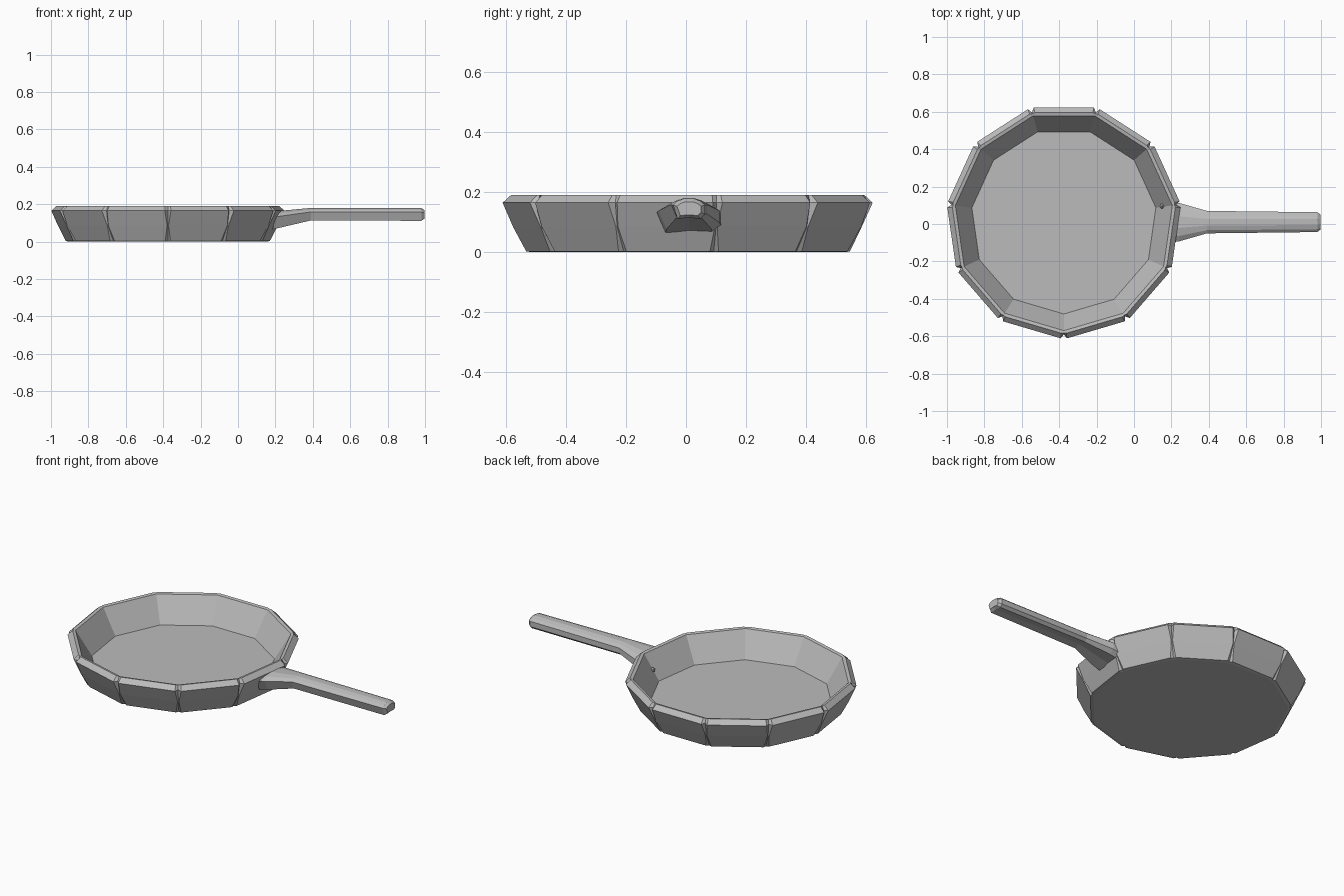
import bpy, bmesh, math
from mathutils import Vector

if "Cube" in bpy.data.objects:
    bpy.data.objects.remove(bpy.data.objects["Cube"])

metal = bpy.data.materials.new("grey metal")
metal.diffuse_color = (0.5, 0.5, 0.5, 1)
metal.use_nodes = True
metal.node_tree.nodes["Principled BSDF"].inputs["Base Color"].default_value = metal.diffuse_color

SIDES = 11
CX, CY = -0.375, 0.016


def loft(name, rings):
    """Skin closed rings of equal length and cap both ends."""
    bm = bmesh.new()
    loops = [[bm.verts.new(p) for p in ring] for ring in rings]
    n = len(loops[0])
    for a, b in zip(loops, loops[1:]):
        for i in range(n):
            j = (i + 1) % n
            bm.faces.new((a[i], a[j], b[j], b[i]))
    bm.faces.new(loops[0])
    bm.faces.new(loops[-1])
    bmesh.ops.recalc_face_normals(bm, faces=bm.faces)
    mesh = bpy.data.meshes.new(name)
    bm.to_mesh(mesh)
    bm.free()
    mesh.materials.append(metal)
    obj = bpy.data.objects.new(name, mesh)
    bpy.context.collection.objects.link(obj)
    return obj


def pan_ring(r, z, gap, notch):
    """Polygon ring whose corners are split by a notch of given half width and depth."""
    def corner(i, rad):
        a = -math.pi / 2 + i * math.tau / SIDES
        return Vector((CX + rad * math.cos(a), CY + rad * math.sin(a), z))
    pts = []
    for i in range(SIDES):
        c = corner(i, r)
        before = (corner(i - 1, r) - c).normalized() * gap
        after = (corner(i + 1, r) - c).normalized() * gap
        pts += [c + before, corner(i, r - notch), c + after]
    return pts


# Pan body: underside, notched outer wall, bevelled rim, inner wall, floor
loft("pan_body", [pan_ring(*s) for s in (
    (0.535, 0.000, 0.015, 0.004),
    (0.553, 0.003, 0.015, 0.014),
    (0.594, 0.085, 0.004, 0.003),
    (0.632, 0.165, 0.017, 0.026),
    (0.604, 0.190, 0.015, 0.006),
    (0.586, 0.186, 0.012, 0.000),
    (0.497, 0.042, 0.010, 0.000))])


# Handle: cross-section across y, as (fraction of width, fraction of height)
SECTION = ((-0.72, 0), (0, 0.06), (0.72, 0), (1, 0.22), (1, 0.68),
           (0.72, 0.88), (0.3, 1), (-0.3, 1), (-0.72, 0.88), (-1, 0.68))


def handle_ring(x, half_width, low, high, lean=0.0):
    return [Vector((x + lean * v, 0.010 + half_width * u, low + (high - low) * v))
            for u, v in SECTION]


loft("handle", [handle_ring(*s) for s in (
    (0.185, 0.108, 0.065, 0.162, 0.02),
    (0.240, 0.103, 0.078, 0.166),
    (0.390, 0.060, 0.113, 0.180),
    (0.980, 0.053, 0.111, 0.179),
    (0.997, 0.040, 0.122, 0.168))])

# Small rivet on the inner wall beside the handle
bpy.ops.mesh.primitive_ico_sphere_add(subdivisions=1, radius=0.015,
                                      location=(0.150, 0.096, 0.105))
rivet = bpy.context.object
rivet.name = "rivet"
rivet.data.materials.append(metal)
